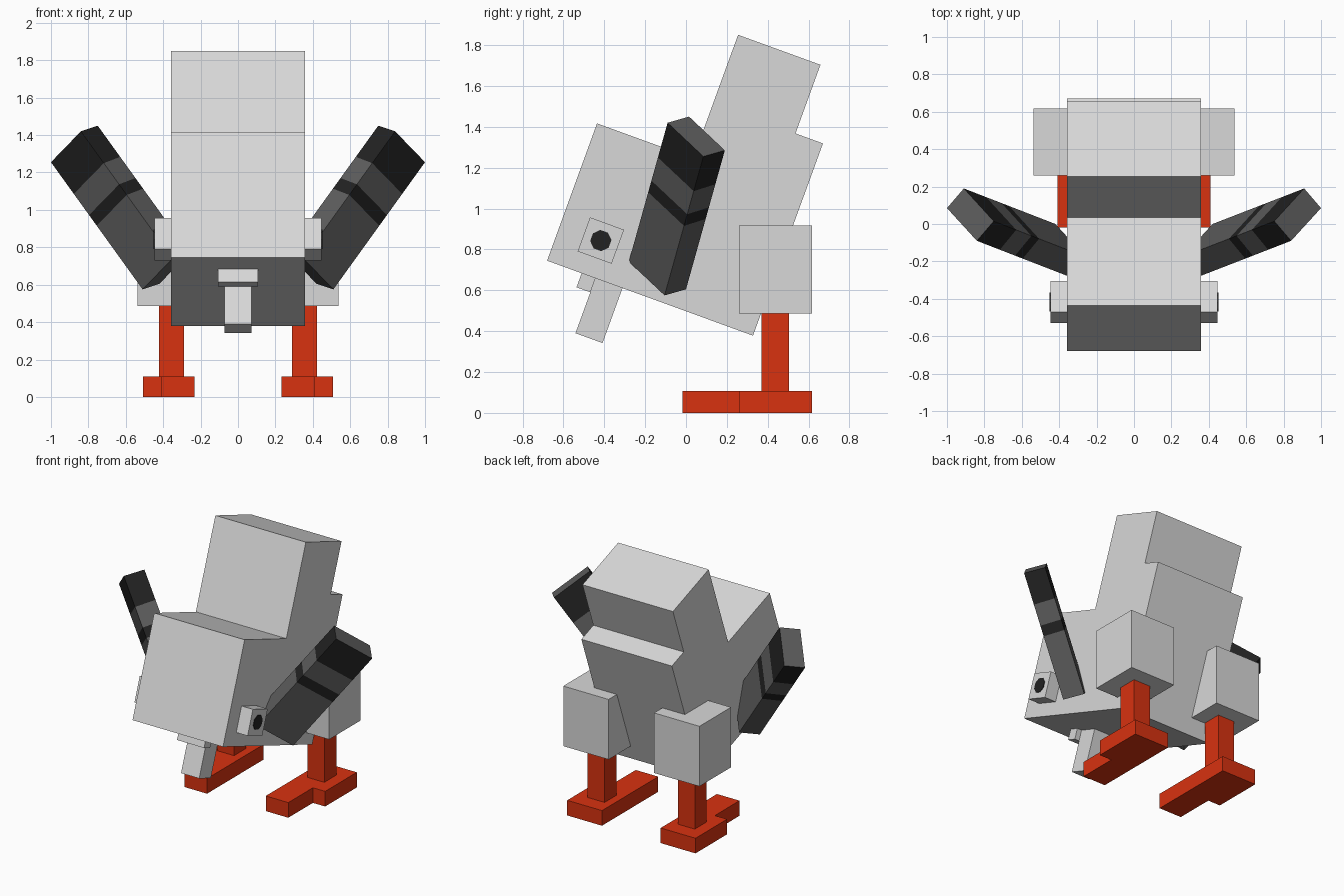
import bpy, bmesh, math
from mathutils import Matrix, Vector

if "Cube" in bpy.data.objects:
    bpy.data.objects.remove(bpy.data.objects["Cube"])

S = 0.0715                       # grid unit of the blocky design
TILT = math.radians(20)
U = Vector((0, math.cos(TILT), -math.sin(TILT)))   # body length direction
V = Vector((0, math.sin(TILT), math.cos(TILT)))    # body height direction
X = Vector((1, 0, 0))
ORIGIN = Vector((0, -0.68, 0.745))                 # lower front edge of body


def material(name, rgb):
    m = bpy.data.materials.new(name)
    m.diffuse_color = (*rgb, 1)
    m.use_nodes = True
    m.node_tree.nodes["Principled BSDF"].inputs["Base Color"].default_value = m.diffuse_color
    return m


GREY = material("light_grey", (0.69, 0.69, 0.69))
ORANGE = material("orange_red", (0.69, 0.032, 0.005))
DARK = material("dark_grey", (0.11, 0.11, 0.11))
BLACK = material("black", (0.016, 0.016, 0.016))


def finish(name, bm, *mats):
    bmesh.ops.recalc_face_normals(bm, faces=bm.faces)
    me = bpy.data.meshes.new(name)
    bm.to_mesh(me)
    bm.free()
    for m in mats:
        me.materials.append(m)
    ob = bpy.data.objects.new(name, me)
    bpy.context.collection.objects.link(ob)
    return ob


def block(corner, a, b, c):
    """Box spanned by three edge vectors from one corner."""
    bm = bmesh.new()
    mat = Matrix((a, b, c)).transposed().to_4x4()
    mat.translation = corner + (a + b + c) / 2
    bmesh.ops.create_cube(bm, size=1, matrix=mat)
    return bm


def box(name, mat, x, y, z):
    bm = block(Vector((x[0], y[0], z[0])), X * (x[1] - x[0]),
               Vector((0, y[1] - y[0], 0)), Vector((0, 0, z[1] - z[0])))
    return finish(name, bm, mat)


def tilted(x, u, v):
    return ORIGIN + X * x + U * u + V * v


def tilted_box(name, mat, x, u, v):
    bm = block(tilted(x[0], u[0], v[0]), X * (x[1] - x[0]),
               U * (u[1] - u[0]), V * (v[1] - v[0]))
    return finish(name, bm, mat)


# Body and raised rear block: one stepped profile, extruded sideways
profile = [(0, 0), (15, 0), (15, 14), (13, 14), (13, 19), (7, 19), (7, 10), (0, 10)]
bm = bmesh.new()
face = bm.faces.new([bm.verts.new(tilted(-5 * S, u * S, v * S)) for u, v in profile])
ext = bmesh.ops.extrude_face_region(bm, geom=[face])
bmesh.ops.translate(bm, vec=X * 10 * S,
                    verts=[g for g in ext["geom"] if isinstance(g, bmesh.types.BMVert)])
finish("body", bm, GREY)

# Small plate and hanging stalk under the front
tilted_box("chin_plate", GREY, (-0.107, 0.107), (0.18, 0.252), (-0.073, 0.01))
tilted_box("chin_stalk", GREY, (-0.0715, 0.0715), (0.252, 0.393), (-0.286, 0.01))

for side, label in ((1, "right"), (-1, "left")):
    def span(a, b):
        return tuple(sorted((side * a, side * b)))

    # Eye block with a thin pupil disc
    tilted_box(label + "_eye", GREY, span(0.35, 0.447), (0.125, 0.302), (0.094, 0.271))
    bm = bmesh.new()
    ring = []
    for i in range(8):
        ang = math.radians(22.5 + 45 * i)
        ring.append(bm.verts.new(tilted(side * 0.446, 0.2135 + 0.052 * math.cos(ang),
                                        0.1825 + 0.052 * math.sin(ang))))
    disc = bm.faces.new(ring)
    ext = bmesh.ops.extrude_face_region(bm, geom=[disc])
    bmesh.ops.translate(bm, vec=X * side * 0.005,
                        verts=[g for g in ext["geom"] if isinstance(g, bmesh.types.BMVert)])
    finish(label + "_pupil", bm, BLACK)

    # Wing: slanted slab, cut across into coloured bands
    def flip(x, y, z):
        return Vector((side * x, y, z))

    tip = flip(0.84, -0.09, 1.42)
    length = flip(-0.49, -0.19, -0.68)
    bm = block(tip, length, flip(0.16, 0.175, -0.165), flip(-0.09, 0.105, 0.03))
    for cut in (3, 5, 6):
        bmesh.ops.bisect_plane(bm, geom=bm.verts[:] + bm.edges[:] + bm.faces[:],
                               plane_co=tip + length * cut / 12, plane_no=length)
    for f in bm.faces:
        t = (f.calc_center_median() - tip).dot(length) / length.length_squared * 12
        f.material_index = int(0.1 < t < 3 or 5 < t < 6)
    finish(label + "_wing", bm, DARK, BLACK)

    # Leg: thigh, shin, heel and inner toe
    box(label + "_thigh", GREY, span(0.18, 0.538), (0.26, 0.617), (0.487, 0.916))
    box(label + "_shin", ORANGE, span(0.29, 0.423), (0.37, 0.505), (0.10, 0.49))
    box(label + "_heel", ORANGE, span(0.232, 0.507), (0.26, 0.617), (0, 0.108))
    box(label + "_toe", ORANGE, span(0.232, 0.41), (-0.018, 0.26), (0, 0.108))
